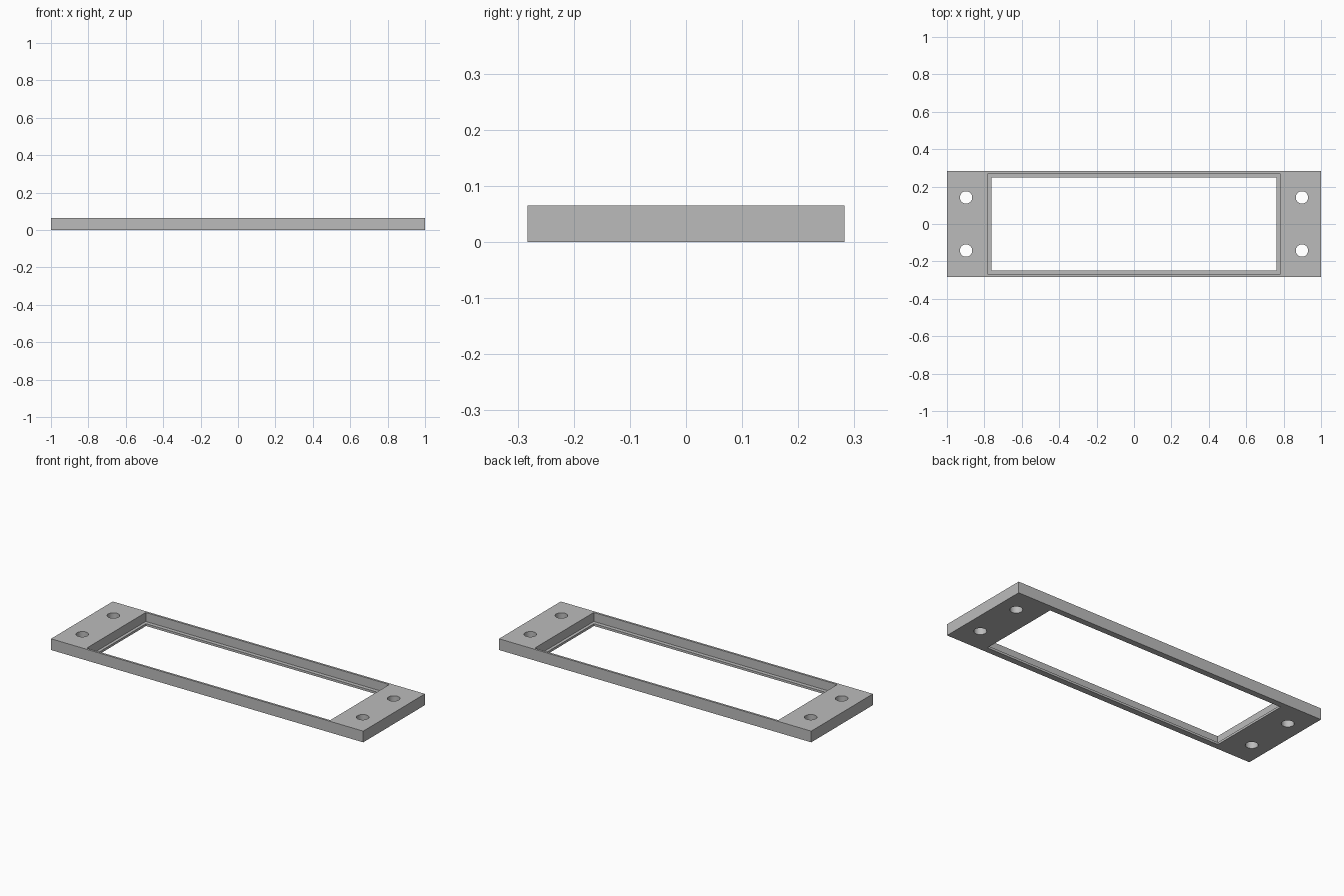
import bpy

# Remove the default cube only
default_cube = bpy.data.objects.get("Cube")
if default_cube:
    bpy.data.objects.remove(default_cube, do_unlink=True)

LENGTH, WIDTH, HEIGHT = 2.0, 0.565, 0.065
POCKET = (1.56, 0.54)      # recess cut from the top
OPENING = (1.525, 0.495)   # window cut right through
LIP = 0.013                # thickness of the ledge left under the recess
HOLE_X, HOLE_Y, HOLE_R = 0.898, 0.142, 0.033

grey = bpy.data.materials.new("plain_grey")
grey.use_nodes = True
colour = (0.5, 0.5, 0.5, 1.0)
grey.diffuse_color = colour
grey.node_tree.nodes["Principled BSDF"].inputs["Base Color"].default_value = colour


def box(name, size_x, size_y, bottom, top):
    bpy.ops.mesh.primitive_cube_add(size=1, location=(0, 0, (bottom + top) / 2))
    obj = bpy.context.object
    obj.name = name
    obj.scale = (size_x, size_y, top - bottom)
    bpy.ops.object.transform_apply(location=True, rotation=False, scale=True)
    obj.data.materials.append(grey)
    return obj


def cut(target, cutter):
    cutter.hide_render = True
    mod = target.modifiers.new("cut", "BOOLEAN")
    mod.operation = "DIFFERENCE"
    mod.solver = "EXACT"
    mod.object = cutter
    bpy.context.view_layer.objects.active = target
    bpy.ops.object.modifier_apply(modifier=mod.name)
    bpy.data.objects.remove(cutter, do_unlink=True)


# Frame plate with a stepped rectangular window
frame = box("mounting_frame", LENGTH, WIDTH, 0, HEIGHT)
cut(frame, box("pocket_cutter", *POCKET, LIP, HEIGHT * 2))
cut(frame, box("opening_cutter", *OPENING, -HEIGHT, HEIGHT * 2))

# Two screw holes in each end
for sx in (-1, 1):
    for sy in (-1, 1):
        bpy.ops.mesh.primitive_cylinder_add(
            vertices=48, radius=HOLE_R, depth=HEIGHT * 4,
            location=(sx * HOLE_X, sy * HOLE_Y, HEIGHT / 2))
        hole = bpy.context.object
        hole.name = "hole_cutter"
        hole.data.materials.append(grey)
        cut(frame, hole)

# Smooth hole walls, crisp edges elsewhere
bpy.ops.object.select_all(action="DESELECT")
frame.select_set(True)
bpy.context.view_layer.objects.active = frame
bpy.ops.object.shade_smooth_by_angle(angle=0.5)
